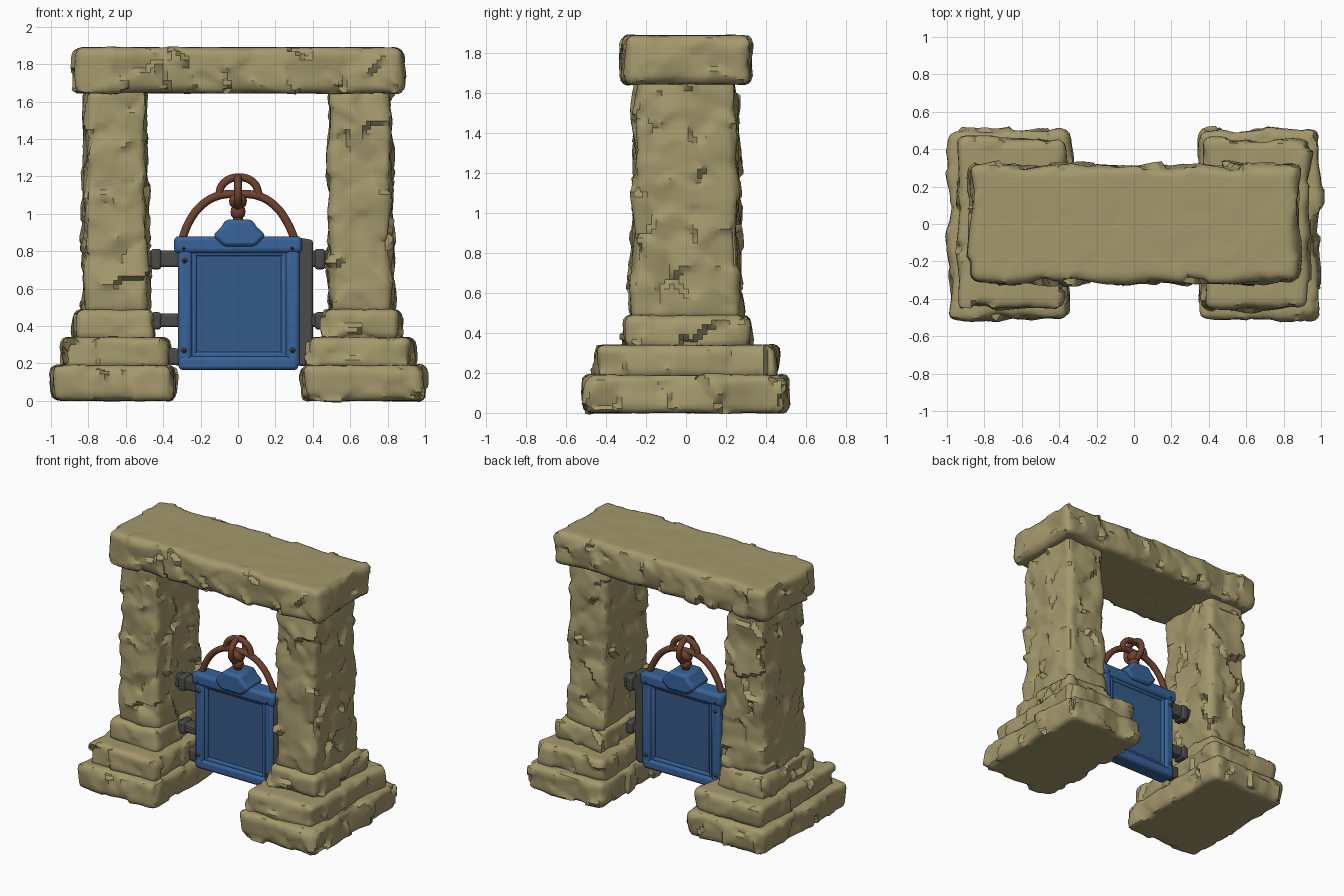
import bpy, bmesh, math, random
from mathutils import Vector, kdtree

if "Cube" in bpy.data.objects:
    bpy.data.objects.remove(bpy.data.objects["Cube"])

random.seed(7)


def material(name, rgb):
    m = bpy.data.materials.new(name)
    m.diffuse_color = (*rgb, 1)
    m.use_nodes = True
    m.node_tree.nodes["Principled BSDF"].inputs["Base Color"].default_value = m.diffuse_color
    return m


STONE = material("sandstone", (0.37, 0.315, 0.15))
BLUE = material("blue frame", (0.04, 0.125, 0.32))
PANEL = material("blue panel", (0.035, 0.105, 0.255))
BROWN = material("brown handle", (0.16, 0.055, 0.03))
IRON = material("dark iron", (0.07, 0.07, 0.068))
BOLT = material("bolt", (0.085, 0.06, 0.05))


def add_mesh(name, bm, mat):
    bmesh.ops.recalc_face_normals(bm, faces=bm.faces)
    me = bpy.data.meshes.new(name)
    bm.to_mesh(me)
    bm.free()
    me.materials.append(mat)
    ob = bpy.data.objects.new(name, me)
    bpy.context.collection.objects.link(ob)
    return ob


def chip_field(half):
    """Scattered chip sites, each with its own tilt; returns a depth function."""
    count = max(20, int(8 * half.x * half.y * half.z / 0.12 ** 3))
    tree = kdtree.KDTree(count)
    tilts = []
    for i in range(count):
        tree.insert([random.uniform(-h, h) for h in half], i)
        tilts.append(Vector([random.uniform(-1, 1) for _ in range(3)]))
    tree.balance()
    phase = random.uniform(0, 6)

    def depth(p):
        q = p + 0.02 * Vector((math.sin(37 * p.z + phase), math.sin(41 * p.x), math.sin(33 * p.y)))
        site, i, _ = tree.find(q)
        wave = math.sin(11 * p.x + 9 * p.z + phase) * math.sin(12 * p.y - 8 * p.z)
        return max(-1.2, min(1.2, 8 * (q - site).dot(tilts[i]))) + 0.3 * wave - 0.1
    return depth


def stone(name, lo, hi, rough=0.022, radius=0.045, taper=0.0, step=0.023):
    """Rough hewn block: gridded box, rounded, then chipped on its sides."""
    lo, hi = Vector(lo), Vector(hi)
    mid, half = (lo + hi) / 2, (hi - lo) / 2
    chipped = chip_field(half)
    bm = bmesh.new()
    bmesh.ops.create_cube(bm, size=2)
    for v in bm.verts:
        v.co = Vector([a * b for a, b in zip(v.co, half)])
    for axis in range(3):
        n = max(3, round(2 * half[axis] / step))
        normal = Vector((0, 0, 0))
        normal[axis] = 1
        for i in range(1, n):
            geom = bm.verts[:] + bm.edges[:] + bm.faces[:]
            bmesh.ops.bisect_plane(bm, geom=geom, plane_no=normal,
                                   plane_co=normal * (2 * i / n - 1) * half[axis])
    for v in bm.verts:
        inner = Vector([max(-h + radius, min(h - radius, c)) for c, h in zip(v.co, half)])
        d = (v.co - inner).normalized()
        # upper and lower faces stay nearly flat
        amount = rough * (0.12 + 0.88 * math.hypot(d.x, d.y))
        p = inner + d * (radius + amount * chipped(v.co))
        k = 1 - taper * (p.z / half.z)
        v.co = Vector((p.x * k, p.y * k, p.z)) + mid
    return add_mesh(name, bm, STONE)


def block(name, lo, hi, mat, bevel=0.015, tilt=0.0):
    """Bevelled box, optionally tilted about y."""
    lo, hi = Vector(lo), Vector(hi)
    bm = bmesh.new()
    bmesh.ops.create_cube(bm, size=1)
    for v in bm.verts:
        v.co = Vector([a * b for a, b in zip(v.co, hi - lo)])
    ob = add_mesh(name, bm, mat)
    ob.location = (lo + hi) / 2
    ob.rotation_euler.y = tilt
    mod = ob.modifiers.new("rounded", 'BEVEL')
    mod.width, mod.segments = bevel, 3
    return ob


def tube(name, pts, radius, mat, closed=False):
    cu = bpy.data.curves.new(name, 'CURVE')
    cu.dimensions = '3D'
    cu.bevel_depth, cu.bevel_resolution, cu.resolution_u = radius, 3, 6
    cu.use_fill_caps = True
    sp = cu.splines.new('BEZIER')
    sp.bezier_points.add(len(pts) - 1)
    for b, p in zip(sp.bezier_points, pts):
        b.co = p
        b.handle_left_type = b.handle_right_type = 'AUTO'
    sp.use_cyclic_u = closed
    cu.materials.append(mat)
    ob = bpy.data.objects.new(name, cu)
    bpy.context.collection.objects.link(ob)


def prism(name, outline, depth, mat, bevel):
    """Outline in x,z extruded evenly to front and back."""
    bm = bmesh.new()
    face = bm.faces.new([bm.verts.new((x, -depth, z)) for x, z in outline])
    copy = bmesh.ops.duplicate(bm, geom=[face])["geom"]
    far = [g for g in copy if isinstance(g, bmesh.types.BMVert)]
    for v in far:
        v.co.y = depth
    bmesh.ops.bridge_loops(bm, edges=bm.edges[:])
    ob = add_mesh(name, bm, mat)
    mod = ob.modifiers.new("rounded", 'BEVEL')
    mod.width, mod.segments = bevel, 2


# stone pillars on three stepped plinths, and the lintel
TIERS = [("base_step", 0.345, 0.99, 0.505, 0.0, 0.19, 0.0),
         ("middle_step", 0.375, 0.94, 0.455, 0.17, 0.34, 0.0),
         ("upper_step", 0.455, 0.87, 0.315, 0.32, 0.49, 0.015),
         ("pillar", 0.486, 0.822, 0.263, 0.46, 1.68, 0.05)]
for s, side in ((-1, "left"), (1, "right")):
    for part, x0, x1, y, z0, z1, taper in TIERS:
        xs = sorted((s * x0, s * x1))
        stone(f"{side}_{part}", (xs[0], -y, z0), (xs[1], y, z1), taper=taper)
stone("lintel", (-0.88, -0.315, 1.645), (0.88, 0.315, 1.89), radius=0.05)

# gate panel and frame bars
block("gate_panel", (-0.28, -0.035, 0.2), (0.29, 0.035, 0.84), PANEL, 0.01)
block("gate_left_stile", (-0.32, -0.06, 0.18), (-0.245, 0.06, 0.85), BLUE, 0.022)
block("gate_right_stile", (0.255, -0.06, 0.18), (0.33, 0.06, 0.85), BLUE, 0.022)
block("gate_bottom_rail", (-0.318, -0.063, 0.165), (0.322, 0.063, 0.24), BLUE, 0.022)
block("gate_top_rail", (-0.342, -0.068, 0.79), (0.342, 0.068, 0.88), BLUE, 0.024)
# raised inner bead
for x in (-0.237, 0.247):
    block("gate_bead_side", (x - 0.016, -0.048, 0.23), (x + 0.016, 0.048, 0.8), BLUE, 0.012)
for z in (0.245, 0.79):
    block("gate_bead_end", (-0.25, -0.048, z - 0.016), (0.26, 0.048, z + 0.016), BLUE, 0.012)
# faceted boss under the handle
prism("gate_boss", [(-0.135, 0.885), (-0.075, 0.825), (0.09, 0.825), (0.15, 0.885),
                    (0.1, 0.93), (0.075, 0.97), (-0.065, 0.97), (-0.09, 0.93)], 0.095, BLUE, 0.02)

# bolts through the corners, both faces
for x, z in ((-0.29, 0.815), (-0.285, 0.75), (0.29, 0.815), (0.292, 0.27), (-0.288, 0.27)):
    bm = bmesh.new()
    bmesh.ops.create_uvsphere(bm, u_segments=10, v_segments=6, radius=0.025)
    for v in bm.verts:
        v.co = (v.co.x + x, v.co.y * 3.1, v.co.z + z)
    add_mesh("corner_bolt", bm, BOLT)

# iron hinge plate and brackets reaching into the pillars
prism("hinge_plate", [(0.29, 0.19), (0.37, 0.185), (0.4, 0.21), (0.4, 0.86), (0.34, 0.87), (0.29, 0.86)],
      0.045, IRON, 0.012)
for s in (-1, 1):
    for z, h, tilt in ((0.76, 0.045, 0.0), (0.43, 0.036, 0.0), (0.245, 0.045, 0.12)):
        xs = sorted((s * 0.29, s * 0.53))
        block("bracket", (xs[0], -0.04, z - h), (xs[1], 0.04, z + h), IRON, 0.015, -s * tilt)
        xs = sorted((s * 0.41, s * 0.465))
        block("bracket_collar", (xs[0], -0.052, z - h - 0.012), (xs[1], 0.052, z + h + 0.008),
              IRON, 0.015, -s * tilt)

# brown handle: wide arch, crossed loops and central knot
tube("handle_arch", [(-0.3, 0, 0.86), (-0.265, 0, 0.95), (-0.2, 0, 1.04), (-0.11, 0, 1.095), (0, 0, 1.105),
                     (0.11, 0, 1.095), (0.2, 0, 1.04), (0.265, 0, 0.95), (0.305, 0, 0.86)], 0.023, BROWN)
tube("handle_top_loop", [(-0.105, 0, 1.09), (-0.08, 0, 1.16), (0, 0, 1.195), (0.085, 0, 1.165), (0.115, 0, 1.09)],
     0.022, BROWN)
tube("handle_cross_loop", [(0.0, 0.085 * math.cos(a), 1.115 + 0.078 * math.sin(a))
                           for a in (i * math.pi / 4 for i in range(8))], 0.021, BROWN, True)
for z, r in ((1.07, 0.05), (1.01, 0.042)):
    bm = bmesh.new()
    bmesh.ops.create_icosphere(bm, subdivisions=2, radius=r)
    bmesh.ops.translate(bm, verts=bm.verts, vec=(0, 0, z))
    add_mesh("handle_knot", bm, BROWN)
tube("handle_stem", [(0, 0, 0.94), (0, 0, 1.08)], 0.026, BROWN)

# smooth shading with sharp edges kept
for ob in bpy.context.scene.objects:
    ob.select_set(ob.type == 'MESH')
    if ob.type == 'MESH':
        bpy.context.view_layer.objects.active = ob
bpy.ops.object.shade_smooth_by_angle(angle=math.radians(38))
